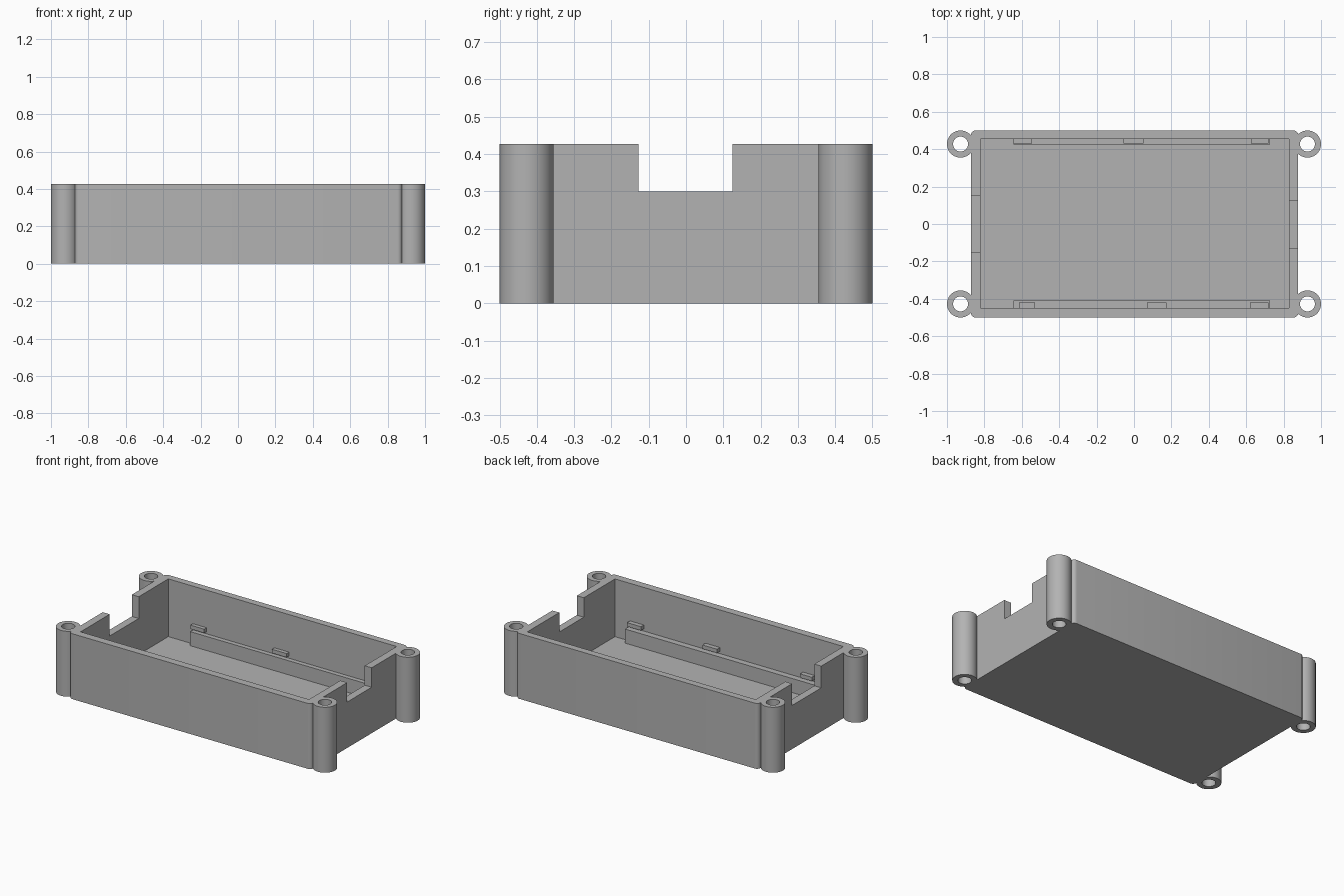
import bpy
import bmesh
from mathutils import Matrix, Vector

cube = bpy.data.objects.get("Cube")
if cube:
    bpy.data.objects.remove(cube, do_unlink=True)

# Single plastic colour
GREY = (0.45, 0.45, 0.45, 1)
plastic = bpy.data.materials.new("grey plastic")
plastic.use_nodes = True
plastic.diffuse_color = GREY
plastic.node_tree.nodes["Principled BSDF"].inputs["Base Color"].default_value = GREY

HEIGHT, FLOOR = 0.427, 0.05
TOP = HEIGHT + 0.1


def add_object(name, bm):
    mesh = bpy.data.meshes.new(name)
    bm.to_mesh(mesh)
    bm.free()
    mesh.materials.append(plastic)
    obj = bpy.data.objects.new(name, mesh)
    bpy.context.collection.objects.link(obj)
    return obj


def box(name, x, y, z, corner=0):
    """Box from (min, max) ranges, with optional rounded upright edges."""
    bm = bmesh.new()
    size = Vector((x[1] - x[0], y[1] - y[0], z[1] - z[0]))
    mid = Vector((sum(x), sum(y), sum(z))) / 2
    bmesh.ops.create_cube(bm, size=1, matrix=Matrix.Translation(mid) @ Matrix.Diagonal(size).to_4x4())
    if corner:
        upright = [e for e in bm.edges if abs(e.verts[0].co.z - e.verts[1].co.z) > 0.01]
        bmesh.ops.bevel(bm, geom=upright, offset=corner, segments=5, profile=0.5, affect="EDGES")
    return add_object(name, bm)


def cylinder(name, x, y, radius, z):
    bm = bmesh.new()
    bmesh.ops.create_cone(bm, cap_ends=True, segments=48, radius1=radius, radius2=radius,
                          depth=z[1] - z[0], matrix=Matrix.Translation((x, y, sum(z) / 2)))
    return add_object(name, bm)


def combine(target, tool, operation):
    """Apply a boolean and discard the tool object."""
    bpy.context.view_layer.objects.active = target
    mod = target.modifiers.new(operation.lower(), "BOOLEAN")
    mod.operation, mod.solver, mod.object = operation, "EXACT", tool
    bpy.ops.object.modifier_apply(modifier=mod.name)
    bpy.data.objects.remove(tool, do_unlink=True)


# Tray body with screw posts at the corners
tray = box("tray", (-0.872, 0.878), (-0.5, 0.5), (0, HEIGHT), corner=0.025)
posts = [(sx * 0.9275, sy * 0.4275) for sx in (-1, 1) for sy in (-1, 1)]
for px, py in posts:
    combine(tray, cylinder("post", px, py, 0.0725, (0, HEIGHT)), "UNION")
for px, py in posts:
    combine(tray, cylinder("screw_hole", px, py, 0.04, (-0.1, TOP)), "DIFFERENCE")

# Hollow inside and the cable openings in both end walls
combine(tray, box("cavity", (-0.822, 0.828), (-0.45, 0.455), (FLOOR, TOP)), "DIFFERENCE")
combine(tray, box("left_opening", (0.8, 0.95), (-0.128, 0.125), (0.3, TOP)), "DIFFERENCE")
combine(tray, box("right_opening", (-0.95, -0.8), (-0.15, 0.15), (0.285, TOP)), "DIFFERENCE")

bpy.ops.object.select_all(action="DESELECT")
tray.select_set(True)
bpy.context.view_layer.objects.active = tray
bpy.ops.object.shade_smooth_by_angle(angle=0.5)

# Support rails along the long walls, with small clips above them
sides = {
    "back": ((0.425, 0.46), (0.43, 0.46), [(-0.645, -0.545), (-0.055, 0.05), (0.625, 0.718)]),
    "front": ((-0.455, -0.41), (-0.455, -0.42), [(-0.615, -0.53), (0.07, 0.175), (0.62, 0.72)]),
}
for side, (rail_y, clip_y, clips) in sides.items():
    box(side + "_rail", (-0.643, 0.727), rail_y, (FLOOR - 0.01, 0.142))
    for i, clip_x in enumerate(clips, 1):
        box(f"{side}_clip_{i}", clip_x, clip_y, (0.157, 0.182))
